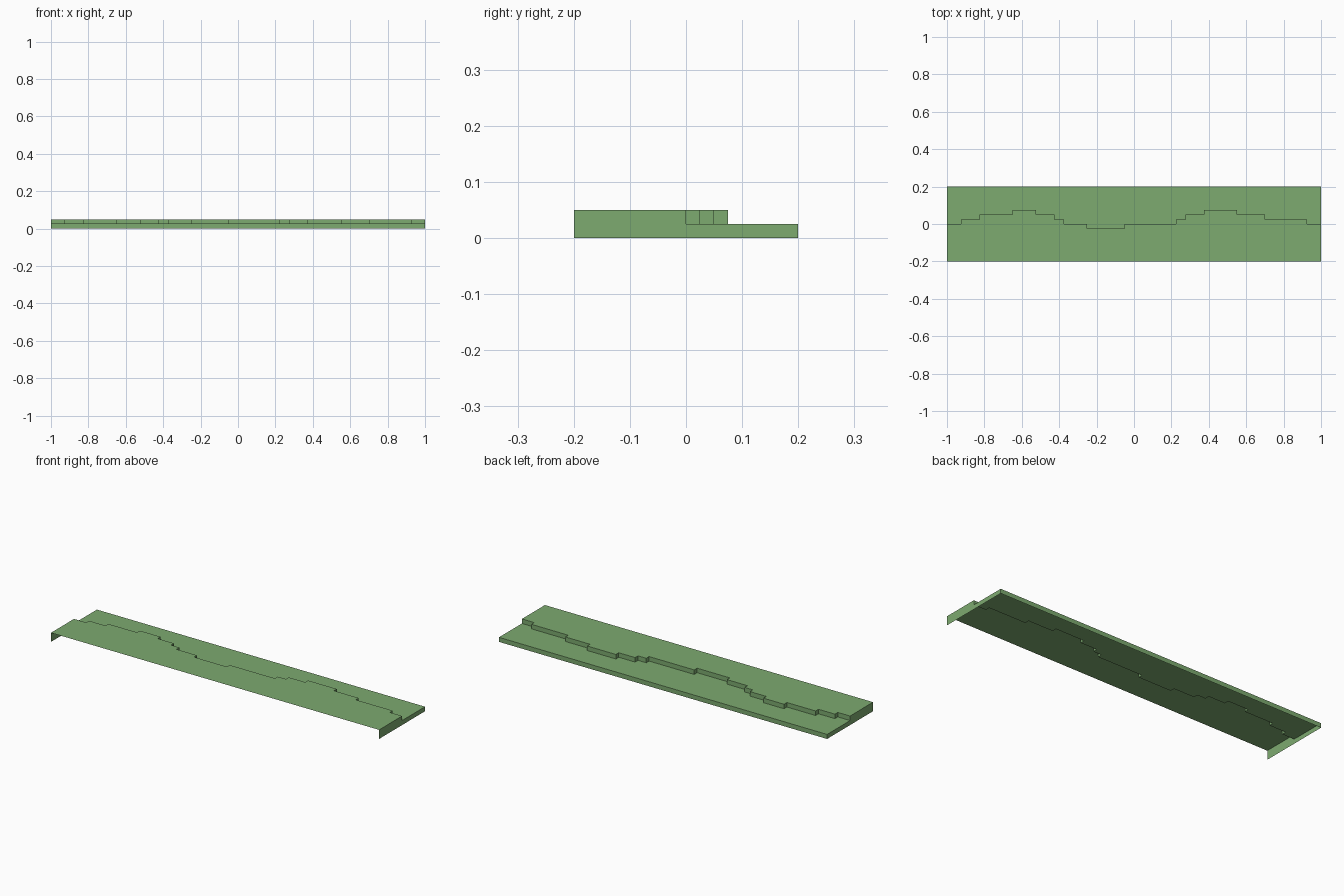
import bpy, bmesh

if "Cube" in bpy.data.objects:
    bpy.data.objects.remove(bpy.data.objects["Cube"])

HIGH, LOW = 0.05, 0.025
X, Y = 1.0, 0.2

green = bpy.data.materials.new("grass green")
green.diffuse_color = (0.205, 0.405, 0.16, 1)
green.use_nodes = True
green.node_tree.nodes["Principled BSDF"].inputs["Base Color"].default_value = green.diffuse_color


def sheet(name, polygons):
    """Thin-surface part made from a list of polygons."""
    bm = bmesh.new()
    for poly in polygons:
        bm.faces.new([bm.verts.new(p) for p in poly])
    bmesh.ops.remove_doubles(bm, verts=bm.verts, dist=1e-5)
    mesh = bpy.data.meshes.new(name)
    bm.to_mesh(mesh)
    bm.free()
    mesh.materials.append(green)
    ob = bpy.data.objects.new(name, mesh)
    bpy.context.collection.objects.link(ob)


# Stepped bank line: (end x of the run, y in units of 0.025)
runs = [(-0.925, 0), (-0.825, 1), (-0.65, 2), (-0.525, 3), (-0.425, 2),
        (-0.375, 1), (-0.25, 0), (-0.05, -1), (0.225, 0), (0.275, 1),
        (0.375, 2), (0.55, 3), (0.70, 2), (0.925, 1), (1.0, 0)]
bank = []
x = -X
for end, step in runs:
    bank += [(x, step * 0.025), (end, step * 0.025)]
    x = end

# Upper and lower ground, both facing up
sheet("upper_ground", [[(-X, -Y, HIGH), (X, -Y, HIGH)]
                       + [(a, b, HIGH) for a, b in reversed(bank)]])
sheet("lower_ground", [[(a, b, LOW) for a, b in bank]
                       + [(X, Y, LOW), (-X, Y, LOW)]])

# Vertical risers along the bank, facing the lower ground
sheet("bank_risers", [[(*q, LOW), (*p, LOW), (*p, HIGH), (*q, HIGH)]
                      for p, q in zip(bank, bank[1:])])

# Back wall; front and underside stay open
sheet("back_wall", [[(X, Y, 0), (-X, Y, 0), (-X, Y, LOW), (X, Y, LOW)]])

# Stepped end walls
profile = [(-Y, 0), (Y, 0), (Y, LOW), (0, LOW), (0, HIGH), (-Y, HIGH)]
sheet("right_end_wall", [[(X, y, z) for y, z in profile]])
sheet("left_end_wall", [[(-X, y, z) for y, z in reversed(profile)]])
